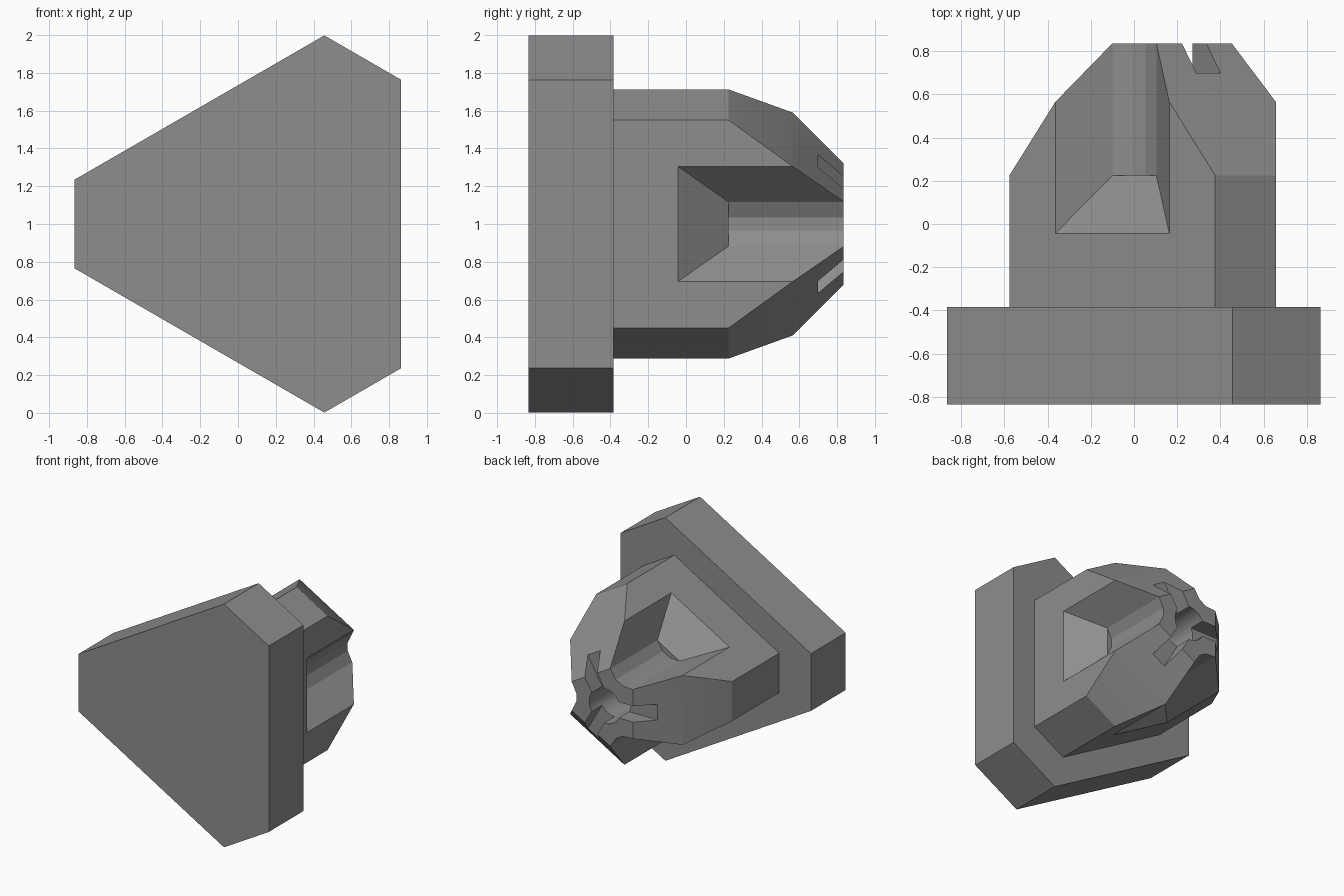
import bpy, bmesh, math

if "Cube" in bpy.data.objects:
    bpy.data.objects.remove(bpy.data.objects["Cube"])

CX, CZ = 0.152, 1.0           # axis of the three-fold symmetry, running along y
ARMS = [60, 180, 300]         # jaw directions
FLATS = [0, 120, 240]         # flat sides between the jaws
FLAT = 0.505                  # distance of the body flats from the axis

grey = bpy.data.materials.new("dark_grey")
grey.diffuse_color = (0.27, 0.27, 0.27, 1)
grey.use_nodes = True
grey.node_tree.nodes["Principled BSDF"].inputs["Base Color"].default_value = grey.diffuse_color


def place(angle, d, t, y):
    """Point at radial distance d and sideways offset t for one direction."""
    a = math.radians(angle)
    return (CX + d * math.cos(a) - t * math.sin(a), y,
            CZ + d * math.sin(a) + t * math.cos(a))


def hull(name, points, cutter=False):
    """Convex solid through the given points."""
    bm = bmesh.new()
    for p in points:
        bm.verts.new(p)
    bmesh.ops.remove_doubles(bm, verts=bm.verts, dist=0.0005)
    res = bmesh.ops.convex_hull(bm, input=bm.verts)
    junk = {v for v in res["geom_interior"] if isinstance(v, bmesh.types.BMVert)}
    bmesh.ops.delete(bm, geom=list(junk), context='VERTS')
    bmesh.ops.dissolve_limit(bm, angle_limit=math.radians(1), verts=bm.verts, edges=bm.edges)
    bmesh.ops.recalc_face_normals(bm, faces=bm.faces)
    mesh = bpy.data.meshes.new(name)
    bm.to_mesh(mesh)
    bm.free()
    mesh.materials.append(grey)
    ob = bpy.data.objects.new(name, mesh)
    bpy.context.collection.objects.link(ob)
    ob.hide_render = cutter
    return ob


def cut(target, cutter):
    m = target.modifiers.new(cutter.name, 'BOOLEAN')
    m.operation, m.solver, m.object = 'DIFFERENCE', 'EXACT', cutter
    bpy.context.view_layer.objects.active = target
    bpy.ops.object.modifier_apply(modifier=m.name)
    bpy.data.objects.remove(cutter)


# Base plate: triangle with clipped corners
hull("base_plate", [place(a, 1.017, s * 0.235, y)
                    for a in ARMS for s in (-1, 1) for y in (-0.835, -0.385)])

# Tapered body: clipped triangle with two chamfers on every arm
body = hull("jaw_body", [place(a, d, s * (FLAT - d / 2) / math.cos(math.pi / 6), y)
                         for a in ARMS for s in (-1, 1)
                         for d, y in ((0.729, -0.385), (0.729, 0.225),
                                      (0.5166, 0.565), (0.2515, 0.835))])

# Troughs between the jaws: ramped start, then a shallow groove in the floor
for a in FLATS:
    trough = [(0.6, 0.392, -0.168), (0.6, 0.392, 0.95),
              (0.3, 0.117, 0.225), (0.3, 0.117, 0.95)]
    groove = [(d, t, y) for d, t in ((0.32, 0.117), (0.3, 0.117), (0.26, 0.035))
              for y in (0.225, 0.95)]
    for name, pts in (("trough", trough), ("groove", groove)):
        cut(body, hull(name, [place(a, d, s * t, y) for d, t, y in pts for s in (-1, 1)], True))

# Central bore
cut(body, hull("bore", [place(i * 15, 0.143, 0, y)
                        for i in range(24) for y in (0.23, 0.95)], True))

# Radial slots through the jaw tips
for a in ARMS:
    cut(body, hull("slot", [place(a, d, s * 0.065, y) for d in (0.03, 0.6)
                            for s in (-1, 1) for y in (0.70, 0.95)], True))

# Round bore wall shades smooth, everything else stays faceted
body.select_set(True)
bpy.context.view_layer.objects.active = body
bpy.ops.object.shade_smooth_by_angle(angle=math.radians(20))
